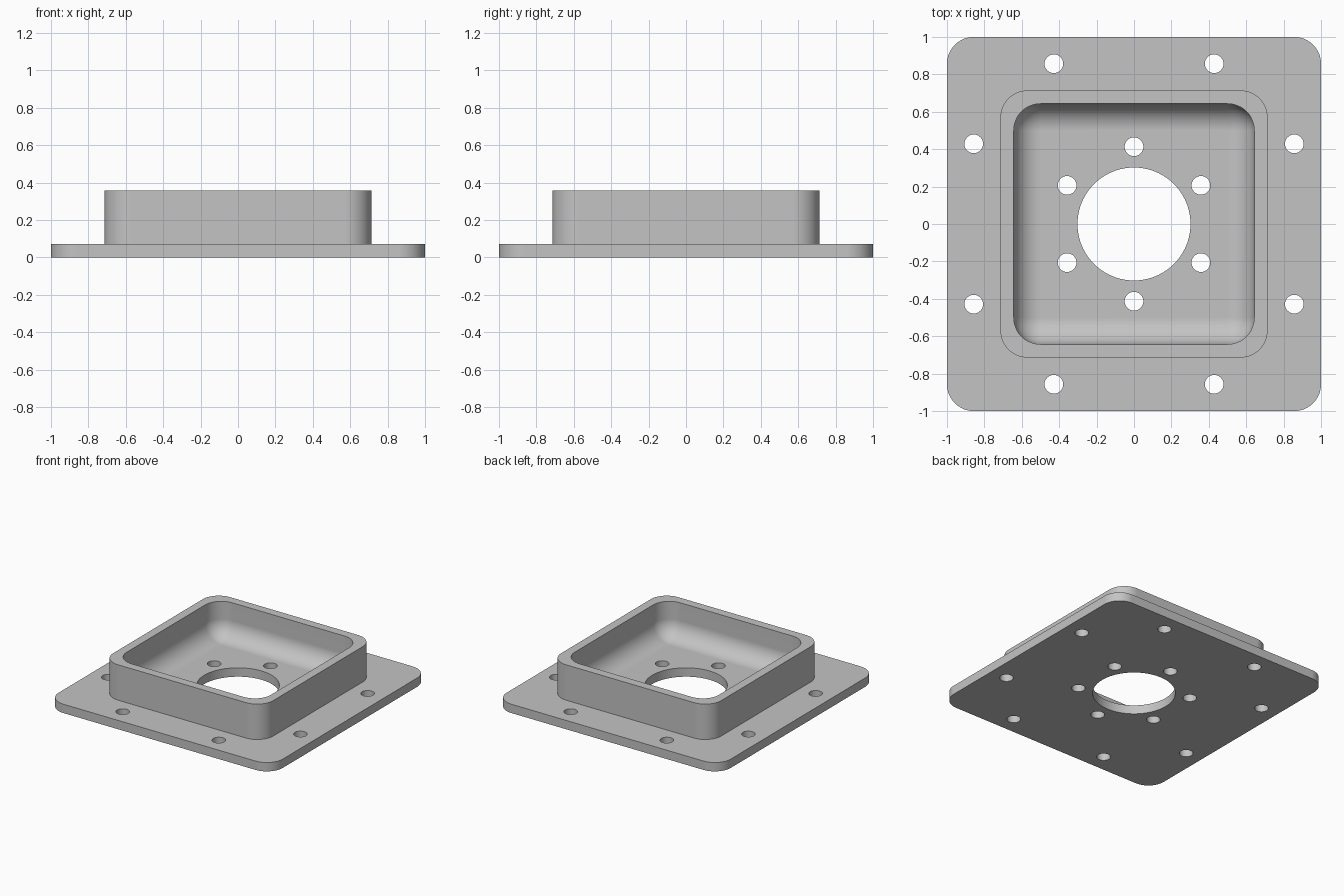
import bpy
import bmesh
from math import pi, sin, cos, radians

cube = bpy.data.objects.get("Cube")
if cube:
    bpy.data.objects.remove(cube, do_unlink=True)

PLATE, TOP = 0.0714, 0.357        # plate thickness, rim height
OUTER, INNER = 0.714, 0.643       # half widths of the wall
R = 0.143                         # corner and floor fillet radius
STEPS = 12

grey = bpy.data.materials.new("light grey")
grey.use_nodes = True
colour = (0.55, 0.55, 0.55, 1)
grey.diffuse_color = colour
grey.node_tree.nodes["Principled BSDF"].inputs["Base Color"].default_value = colour


def add_object(name, bm):
    mesh = bpy.data.meshes.new(name)
    bm.to_mesh(mesh)
    bm.free()
    mesh.materials.append(grey)
    obj = bpy.data.objects.new(name, mesh)
    bpy.context.collection.objects.link(obj)
    return obj


def rounded_ring(bm, half, radius, z):
    """Rounded square outline, counter-clockwise."""
    c = half - radius
    ring = []
    for q, (sx, sy) in enumerate([(1, 1), (-1, 1), (-1, -1), (1, -1)]):
        for i in range(STEPS + 1):
            a = (q + i / STEPS) * pi / 2
            ring.append(bm.verts.new((sx * c + radius * cos(a),
                                      sy * c + radius * sin(a), z)))
    return ring


# Flanged tray: outline swept up the outside, over the rim and down the inside
sections = [(1, R, 0), (1, R, PLATE), (OUTER, R, PLATE), (OUTER, R, TOP),
            (INNER, R, TOP)]
for i in range(STEPS + 1):
    a = i / STEPS * pi / 2
    inset = R * (1 - cos(a))
    sections.append((INNER - inset, R - inset, PLATE + R * (1 - sin(a))))

bm = bmesh.new()
rings = [rounded_ring(bm, *s) for s in sections]
for low, high in zip(rings, rings[1:]):
    n = len(low)
    for i in range(n):
        j = (i + 1) % n
        bm.faces.new((low[i], low[j], high[j], high[i]))
bm.faces.new(rings[0][::-1])
bm.faces.new(rings[-1])
bmesh.ops.remove_doubles(bm, verts=bm.verts, dist=0.0001)
bmesh.ops.recalc_face_normals(bm, faces=bm.faces)
tray = add_object("flanged_tray", bm)

# Holes: centre bore, ring of six, and two along each flange side
holes = [(0, 0, 0.302, 96)]
for k in range(6):
    a = radians(90 + 60 * k)
    holes.append((0.413 * cos(a), 0.413 * sin(a), 0.05, 32))
for s in (-1, 1):
    for t in (-1, 1):
        holes.append((s * 0.4286, t * 0.857, 0.05, 32))
        holes.append((s * 0.857, t * 0.4286, 0.05, 32))

bm = bmesh.new()
for x, y, radius, sides in holes:
    made = bmesh.ops.create_cone(bm, cap_ends=True, segments=sides,
                                 radius1=radius, radius2=radius, depth=0.4)
    bmesh.ops.translate(bm, verts=made["verts"], vec=(x, y, 0))
cutter = add_object("hole_cutter", bm)
cutter.hide_render = True

cut = tray.modifiers.new("holes", 'BOOLEAN')
cut.operation = 'DIFFERENCE'
cut.solver = 'EXACT'
cut.object = cutter

bpy.ops.object.select_all(action='DESELECT')
tray.select_set(True)
bpy.context.view_layer.objects.active = tray
bpy.ops.object.modifier_apply(modifier="holes")
bpy.data.objects.remove(cutter, do_unlink=True)

# Smooth curves, crisp edges
bpy.ops.object.shade_smooth_by_angle(angle=radians(30))
weighted = tray.modifiers.new("weighted normals", 'WEIGHTED_NORMAL')
weighted.keep_sharp = True
